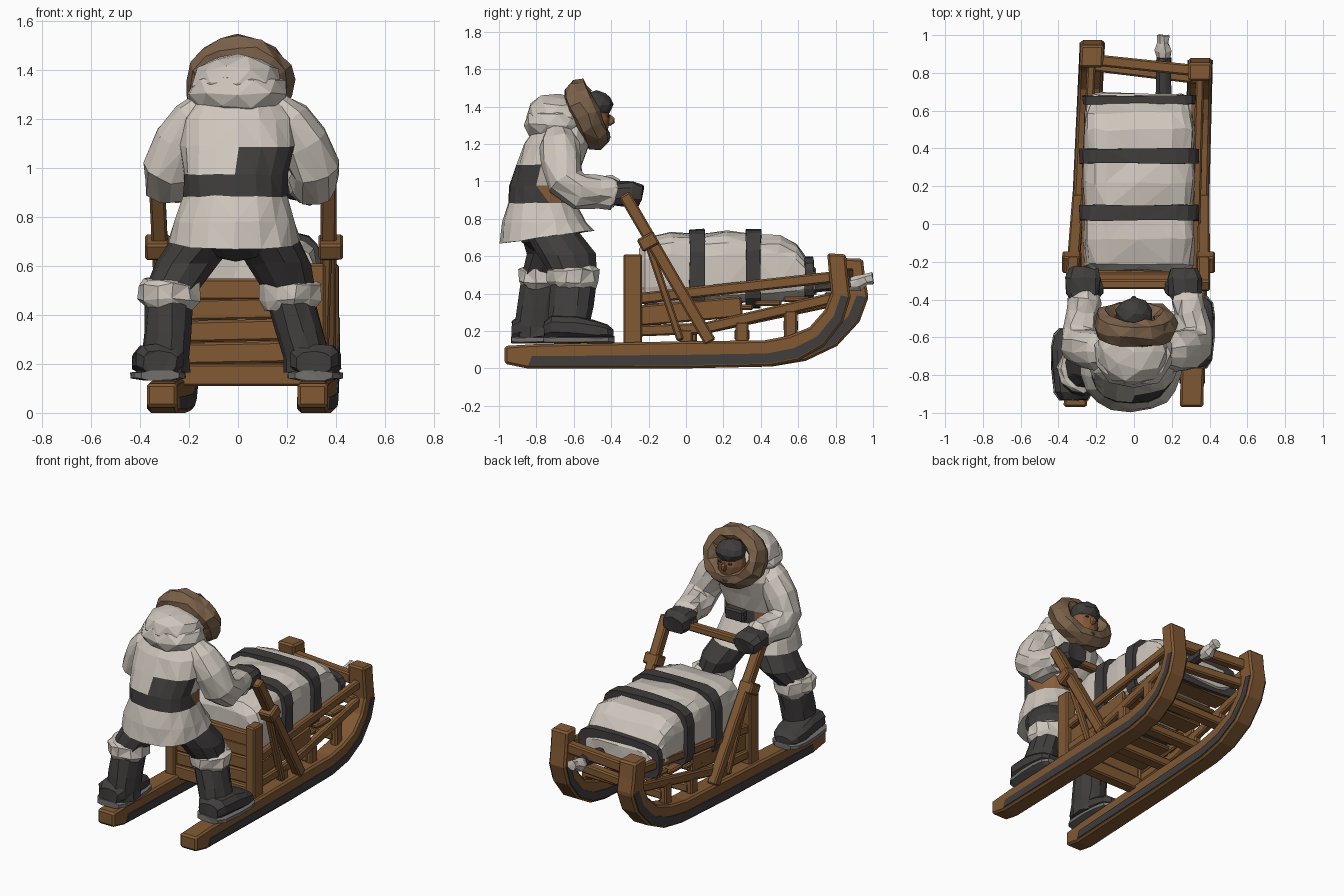
import bpy, bmesh, math, random
from mathutils import Vector as V

if "Cube" in bpy.data.objects:
    bpy.data.objects.remove(bpy.data.objects["Cube"])

random.seed(4)


def mat(name, c):
    m = bpy.data.materials.new(name)
    m.diffuse_color = (*c, 1)
    m.use_nodes = True
    m.node_tree.nodes["Principled BSDF"].inputs["Base Color"].default_value = m.diffuse_color
    return m


WHITE = mat("off white", (0.62, 0.57, 0.51))
DARK = mat("charcoal", (0.052, 0.046, 0.046))
WOOD = mat("wood brown", (0.22, 0.1, 0.034))
FUR = mat("fur brown", (0.195, 0.119, 0.068))
SKIN = mat("skin brown", (0.24, 0.11, 0.045))
GREY = mat("sole grey", (0.17, 0.16, 0.155))


def finish(name, bm, mats, jit=0.0, bevel=0.0):
    for v in bm.verts:
        v.co += V([random.uniform(-jit, jit) for _ in range(3)])
    bmesh.ops.recalc_face_normals(bm, faces=bm.faces)
    if jit:
        bmesh.ops.triangulate(bm, faces=bm.faces)
    me = bpy.data.meshes.new(name)
    bm.to_mesh(me)
    bm.free()
    ob = bpy.data.objects.new(name, me)
    bpy.context.collection.objects.link(ob)
    for m in mats:
        me.materials.append(m)
    if bevel:
        b = ob.modifiers.new("bevel", 'BEVEL')
        b.width, b.segments = bevel, 1
    return ob


def skin(name, rings, mats, jit=0.0, bevel=0.0, closed=False):
    bm = bmesh.new()
    rs = [[bm.verts.new(p) for p in r] for r in rings]
    n = len(rs[0])
    pairs = list(zip(rs, rs[1:])) + ([(rs[-1], rs[0])] if closed else [])
    for a, b in pairs:
        for i in range(n):
            bm.faces.new((a[i], a[(i + 1) % n], b[(i + 1) % n], b[i]))
    if not closed:
        bm.faces.new(rs[0])
        bm.faces.new(rs[-1])
    return finish(name, bm, mats, jit, bevel)


def section(n, p):
    if n == 4:
        return [(1, 1), (-1, 1), (-1, -1), (1, -1)]
    f = lambda c: math.copysign(abs(c) ** p, c)
    return [(f(math.cos(2 * math.pi * (i + .5) / n)), f(math.sin(2 * math.pi * (i + .5) / n))) for i in range(n)]


def loft(name, pts, mats, n=10, p=1.0, axis=None, jit=0.007, bevel=0.0):
    """Skin through points (x, y, z, half width[, half depth])."""
    rings = []
    for i, q in enumerate(pts):
        a, b = pts[max(i - 1, 0)], pts[min(i + 1, len(pts) - 1)]
        t = V(axis) if axis else (V(b[:3]) - V(a[:3])).normalized()
        ref = V((1, 0, 0)) if abs(t.x) < 0.8 else V((0, 0, 1))
        u = (ref - t * ref.dot(t)).normalized()
        v = t.cross(u)
        rings.append([V(q[:3]) + u * c * q[3] + v * s * q[-1] for c, s in section(n, p)])
    return skin(name, rings, mats, jit, bevel)


def beam(name, a, b, w, h, m=WOOD):
    return loft(name, [(*a, w / 2, h / 2), (*b, w / 2, h / 2)], [m], n=4, jit=0, bevel=0.009)


def ball(name, loc, r, m, jit=0.006, sub=2):
    bm = bmesh.new()
    bmesh.ops.create_icosphere(bm, subdivisions=sub, radius=1)
    for v in bm.verts:
        v.co = V((v.co.x * r[0], v.co.y * r[1], v.co.z * r[2])) + V(loc)
    return finish(name, bm, [m], jit)


# Sled side position: the frame is slightly skewed
def sx(s, y):
    return 0.305 + (y + .95) * .025 if s > 0 else -0.31 + (y + .95) * .047


# Runners with dark strips along the sides
prof = [(-.97, .025, -.97, .12), (-.85, 0, -.8, .13), (0, 0, 0, .145), (.45, .01, .42, .15),
        (.6, .04, .55, .175), (.74, .12, .66, .22), (.84, .25, .74, .31), (.88, .38, .775, .4),
        (.865, .5, .765, .5), (.855, .61, .755, .615)]
for s in (-1, 1):
    def ring(q, t0, t1, w):
        out = []
        for t, d in ((t0, -w), (t0, w), (t1, w), (t1, -w)):
            y, z = q[0] + (q[2] - q[0]) * t, q[1] + (q[3] - q[1]) * t
            if s < 0:
                y += max(0, y - .4) * .2
                z *= .96 if z > .4 else 1
            out.append(V((sx(s, y) + d, y, z)))
        return out
    skin("runner", [ring(q, 0, 1, .062) for q in prof], [WOOD], bevel=.012)
    skin("runner_strip", [ring(q, .12, .5, .067) for q in prof[1:8]], [DARK])
    # Rails, posts and side boards
    P = lambda y, z, dx=0: (sx(s, y) + dx * s, y, z)
    tip = .8 if s > 0 else .88
    beam("upper_rail", P(-.28, .37), P(tip, .49), .045, .06)
    beam("lower_rail_back", P(-.28, .2), P(.12, .215), .045, .06)
    beam("lower_rail", P(.08, .21), P(tip - .02, .375), .045, .06)
    beam("side_board", P(-.26, .28, -.01), P(.3, .33, -.01), .025, .11)
    for y, z in ((.0, .21), (.3, .25), (.56, .31)):
        beam("side_foot", P(y, .13), P(y, z), .05, .07)
    beam("back_post", P(-.285, .12), P(-.285, .61), .07, .1)
    # Handle uprights with collars
    beam("handle_post", P(.13, .14, .035), P(-.33, .93, .05), .065, .065)
    beam("handle_collar", P(-.185, .645, .055), P(-.22, .71, .055), .1, .1)
    beam("handle_brace", P(-.03, .15, .02), P(-.2, .66, .04), .04, .04)

beam("handle_bar", (-.34, -.32, .91), (.36, -.32, .91), .05, .05)
# Cross members, back boards and deck
for y, z, h in ((-.28, .155, .09), (.02, .17, .06), (.3, .18, .06), (.56, .23, .06)):
    beam("cross_bar", (sx(-1, y), y, z), (sx(1, y), y, z), h, .08)
for z in (.245, .335, .425, .51):
    beam("back_board", (sx(-1, -.28), -.28, z - .005), (sx(1, -.28), -.28, z + random.uniform(-.01, .01)), .088, .05)
for i in range(6):
    y = -.16 + i * .15
    z = .26 + i * .022
    beam("deck_board", (sx(-1, y), y, z), (sx(1, y), y, z), .03, .14)
beam("front_bar_upper", (sx(-1, .88), .87, .5), (sx(1, .8), .81, .5), .07, .06)
beam("front_bar_lower", (sx(-1, .84), .84, .38), (sx(1, .76), .77, .38), .06, .06)

# Cargo bundle and straps
cx = .027
cargo = [(-.245, .25, .37, .64), (-.215, .285, .33, .7), (-.08, .295, .32, .725), (.08, .29, .32, .715),
         (.22, .297, .34, .73), (.37, .29, .35, .715), (.5, .295, .36, .715), (.59, .285, .37, .67),
         (.65, .275, .38, .58), (.69, .24, .4, .54)]
loft("cargo_bundle", [(cx, y, (a + b) / 2, w, (b - a) / 2) for y, w, a, b in cargo], [WHITE],
     n=18, p=.5, axis=(0, 1, 0), jit=.009)
for y0, y1, a, b, w in ((.02, .1, .28, .745, .318), (.32, .4, .32, .745, .318), (.635, .68, .36, .595, .3)):
    loft("cargo_strap", [(cx, y, (a + b) / 2, w, (b - a) / 2) for y in (y0, y1)], [DARK],
         n=18, p=.45, axis=(0, 1, 0), jit=.004)

# Tow rope stub
loft("rope_grip", [(.16, .64, .44, .04), (.16, .88, .46, .04)], [DARK], n=7)
loft("rope_end", [(.16, .86, .45, .03), (.155, .92, .455, .045), (.155, .96, .475, .03), (.155, 1.0, .48, .035)],
     [WHITE], n=7, jit=.004)

# Coat with belt and back patch coloured by height and side
coat = loft("coat", [(-.015, -.742, .69, .27, .252), (-.015, -.755, .78, .25, .225), (-.01, -.77, .885, .215, .18),
                     (-.01, -.765, .975, .215, .18), (0, -.73, 1.09, .235, .175), (0, -.69, 1.2, .23, .175),
                     (0, -.66, 1.28, .18, .15), (0, -.64, 1.33, .12, .11)],
            [WHITE, DARK, SKIN], n=18, p=.85, axis=(0, 0, 1), jit=.005)
for v in coat.data.vertices:
    if v.co.z < .72:
        v.co.z += (v.co.y + .85) * .13
for f in coat.data.polygons:
    c = f.center
    if .9 < c.z < .96:
        f.material_index = 2 if c.y > -.78 and abs(c.x) > .1 else 1
    elif .97 < c.z < 1.09 and c.x > .02 and c.y < -.78:
        f.material_index = 1
loft("belt_pouch", [(.03, -.585, .9, .07, .03), (.03, -.575, .98, .07, .03)], [DARK], n=4, jit=0, bevel=.01)

# Hood, fur ruff, head and cap
ball("hood", (0, -.675, 1.345), (.19, .185, .125), WHITE, .008)
ball("hood_fold", (0, -.69, 1.305), (.212, .18, .11), WHITE, .008)
ruff = []
for i in range(16):
    a = 2 * math.pi * i / 16
    c = V((.005 + .165 * math.cos(a), -.53 - .06 * math.sin(a), 1.355 + .13 * math.sin(a)))
    d = V((math.cos(a), -.35 * math.sin(a), math.sin(a))).normalized()
    k = V((0, .92, .38))
    ruff.append([c + d * .058 * math.cos(t) + k * .075 * math.sin(t) for t in [j * math.pi / 3.5 for j in range(7)]])
skin("fur_ruff", ruff, [FUR], jit=.011, closed=True)
ball("face", (0, -.49, 1.33), (.095, .085, .125), SKIN, .004)
ball("nose", (0, -.405, 1.325), (.02, .028, .03), SKIN, .002, 1)
ball("cap", (0, -.48, 1.41), (.1, .09, .075), DARK, .004)
for s in (-1, 1):
    ball("eye", (s * .038, -.417, 1.35), (.016, .01, .008), DARK, 0, 1)
ball("beard", (0, -.465, 1.235), (.07, .06, .045), DARK, .004)
ball("neck", (0, -.56, 1.28), (.13, .09, .12), DARK, .004)

# Arms and mittens
for s in (-1, 1):
    o = .012
    loft("sleeve", [(s * .13 + o, -.68, 1.25, .075), (s * .19 + o, -.675, 1.19, .1), (s * .255 + o, -.665, 1.1, .108),
                    (s * .3 + o, -.645, 1.0, .104), (s * .298 + o, -.57, .945, .1), (s * .285 + o, -.47, .945, .085),
                    (s * .27 + o, -.4, .94, .09), (s * .27 + o, -.375, .935, .075)], [WHITE], n=11, jit=.009)
    loft("mitten", [(s * .27, -.41, .94, .065, .055), (s * .27, -.37, .935, .09, .065), (s * .268, -.29, .935, .095, .07),
                    (s * .265, -.24, .925, .075, .055)], [DARK], n=10, p=.7, jit=.005)
    ball("thumb", (s * .185, -.34, .92), (.03, .05, .035), DARK, .003, 1)

# Legs, cuffs and boots: hip, knee, cuff, ankle as x,y
ball("trouser_seat", (-.015, -.74, .73), (.2, .16, .11), DARK)
for s, hip, knee, cuff, ank, splay in ((-1, (-.11, -.75), (-.21, -.7), (-.28, -.76), (-.295, -.8), -.04),
                                       (1, (.085, -.74), (.17, -.64), (.215, -.6), (.285, -.63), .04)):
    loft("trouser_leg", [(hip[0], hip[1], .8, .1, .12), (hip[0] + s * .03, hip[1] + .03, .71, .14, .155),
                         (knee[0], knee[1], .61, .13, .155), (cuff[0], cuff[1], .49, .105, .12)], [DARK],
         n=11, axis=(0, 0, 1), jit=.007)
    loft("leg_cuff", [(*cuff, .545, .1, .115), (*cuff, .525, .125, .14), (*cuff, .46, .125, .14), (*cuff, .425, .1, .115)],
         [WHITE], n=11, axis=(0, 0, 1), jit=.009)
    loft("boot_shaft", [(*cuff, .46, .1, .12), ((cuff[0] + ank[0]) / 2, (cuff[1] + ank[1]) / 2, .33, .1, .12),
                        (*ank, .22, .1, .115), (*ank, .17, .1, .115)], [DARK], n=11, axis=(0, 0, 1), jit=.006)
    x, y = ank[0] + s * .025, ank[1]
    foot = [(-.13, .07, .1), (-.09, .1, .13), (.04, .108, .125), (.14, .105, .1), (.21, .09, .08), (.24, .055, .055)]
    loft("boot_foot", [(x + splay * (d + .1), y + d, .155 + h / 2, w, h / 2) for d, w, h in foot], [DARK],
         n=10, p=.7, axis=(0, 1, 0), jit=.004)
    loft("boot_sole", [(x + splay * (d + .1), y + d * 1.03, .153, w + .01, .02) for d, w, h in foot], [GREY],
         n=8, p=.6, axis=(0, 1, 0), jit=.002)
